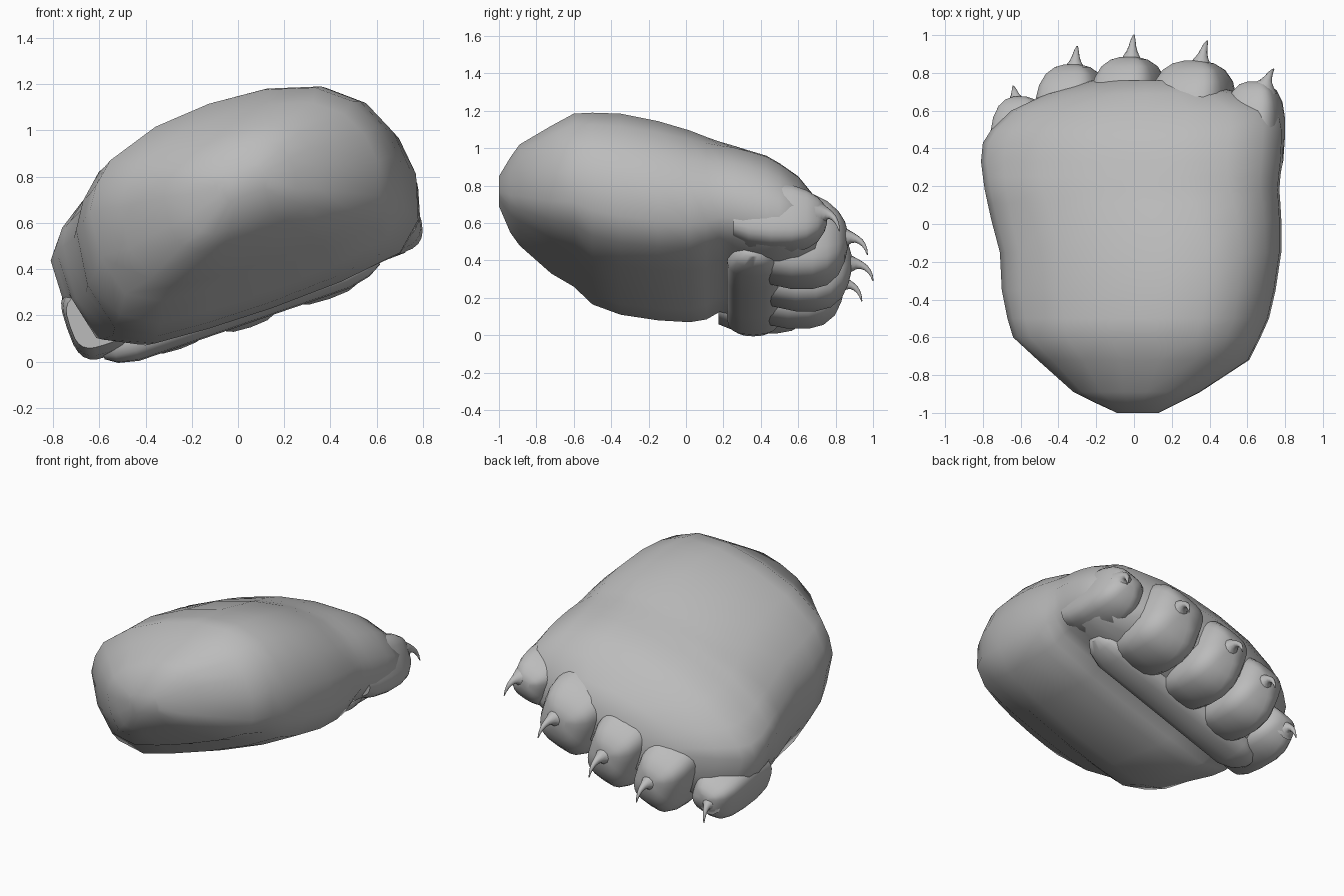
import bpy, bmesh, math
from mathutils import Vector

if "Cube" in bpy.data.objects:
    bpy.data.objects.remove(bpy.data.objects["Cube"])

TILT = math.radians(19)          # the paw leans, its left side is higher
C, S = math.cos(TILT), math.sin(TILT)

grey = bpy.data.materials.new("plain grey")
grey.use_nodes = True
COLOUR = (0.50, 0.50, 0.50, 1)
grey.diffuse_color = COLOUR
grey.node_tree.nodes["Principled BSDF"].inputs["Base Color"].default_value = COLOUR


def spow(v, p):
    return math.copysign(abs(v) ** p, v)


def loft(name, rings):
    bm = bmesh.new()
    loops = [[bm.verts.new(p) for p in ring] for ring in rings]
    n = len(loops[0])
    for a, b in zip(loops, loops[1:]):
        for i in range(n):
            j = (i + 1) % n
            bm.faces.new((a[i], a[j], b[j], b[i]))
    bm.faces.new(loops[0])
    bm.faces.new(loops[-1])
    bmesh.ops.recalc_face_normals(bm, faces=bm.faces)
    mesh = bpy.data.meshes.new(name)
    bm.to_mesh(mesh)
    bm.free()
    mesh.materials.append(grey)
    obj = bpy.data.objects.new(name, mesh)
    bpy.context.collection.objects.link(obj)
    bpy.ops.object.select_all(action='DESELECT')
    obj.select_set(True)
    bpy.context.view_layer.objects.active = obj
    bpy.ops.object.shade_smooth_by_angle(angle=math.radians(60))


# Cross-sections (x, z) of the palm and of the broader part behind the toes
PALM = [(-.70, .55), (-.67, .68), (-.60, .81), (-.38, .985), (-.12, 1.105), (.15, 1.18),
        (.40, 1.19), (.58, 1.12), (.70, .99), (.77, .83), (.78, .62), (.70, .47),
        (.45, .34), (.15, .22), (-.12, .13), (-.34, .07), (-.53, .11), (-.65, .30)]
FORE = [(-.80, .41), (-.77, .49), (-.68, .60), (-.50, .74), (-.25, .85), (0, .92),
        (.25, .955), (.50, .95), (.68, .87), (.78, .74), (.79, .58), (.72, .47),
        (.42, .35), (.12, .25), (-.20, .15), (-.48, .06), (-.65, .06), (-.74, .22)]


def unit(profile):
    xs, zs = zip(*profile)
    return [((x - min(xs)) / (max(xs) - min(xs)), (z - min(zs)) / (max(zs) - min(zs)))
            for x, z in profile]


def section(y, x0, x1, z0, z1, blend):
    """Palm outline blended toward the fore outline, fitted to x and z limits."""
    pts = unit([(px + (fx - px) * blend, pz + (fz - pz) * blend)
                for (px, pz), (fx, fz) in zip(unit(PALM), unit(FORE))])
    return [Vector((x0 + x * (x1 - x0), y, z0 + z * (z1 - z0))) for x, z in pts]


# Paw body: y, x limits, z limits, blend from palm to fore outline
loft("paw_body", [section(*s) for s in (
    (-1.00, -0.09, 0.13, 0.69, 0.85, 0),
    (-0.94, -0.22, 0.25, 0.55, 0.95, 0),
    (-0.89, -0.32, 0.35, 0.48, 1.02, 0),
    (-0.72, -0.51, 0.61, 0.33, 1.12, 0),
    (-0.60, -0.64, 0.67, 0.26, 1.185, 0),
    (-0.50, -0.67, 0.715, 0.165, 1.19, 0),
    (-0.35, -0.70, 0.75, 0.11, 1.185, 0),
    (-0.15, -0.71, 0.78, 0.08, 1.145, 0.1),
    (0.02, -0.755, 0.78, 0.07, 1.095, 0.3),
    (0.11, -0.775, 0.775, 0.085, 1.06, 0.5),
    (0.18, -0.79, 0.77, 0.125, 1.035, 0.7),
    (0.25, -0.80, 0.775, 0.11, 1.015, 0.9),
    (0.33, -0.81, 0.785, 0.08, 0.99, 1),
    (0.43, -0.80, 0.79, 0.06, 0.96, 1),
    (0.50, -0.755, 0.79, 0.09, 0.92, 1),
    (0.60, -0.65, 0.77, 0.16, 0.85, 1),
    (0.69, -0.46, 0.58, 0.23, 0.74, 1),
    (0.76, -0.22, 0.30, 0.30, 0.64, 1),
)])

# Long ridge pad under the front of the paw: x along the pad, size factor
rings = []
for s, f in ((-0.62, 0.35), (-0.57, 0.75), (-0.48, 1), (-0.2, 1), (0.2, 1),
             (0.48, 1), (0.58, 0.75), (0.64, 0.35)):
    rings.append([])
    for i in range(16):
        t = 2 * math.pi * i / 16
        v = 0.085 * f * spow(math.sin(t), 0.8)
        rings[-1].append(Vector((s * C - v * S, 0.36 + 0.14 * f * spow(math.cos(t), 0.8),
                                 0.24 + s * S + v * C)))
loft("ridge_pad", rings)

# Toe shape: distance behind the front, width, depth below, height above
TOE = [(0.50, 0.95, 0.70, 0.70), (0.42, 1.02, 0.90, 0.85), (0.30, 1.06, 1.00, 0.95),
       (0.19, 1.06, 1.00, 0.84), (0.11, 0.98, 0.92, 0.68), (0.05, 0.80, 0.72, 0.48),
       (0.015, 0.54, 0.44, 0.28), (0.0, 0.24, 0.20, 0.10)]

# Toes and claws: x, front y, claw tip x and y, half width, half height
TOES = [
    (-0.605, 0.675, -0.64, 0.73, 0.135, 0.175),
    (-0.33, 0.845, -0.30, 0.94, 0.16, 0.25),
    (-0.03, 0.885, 0.00, 1.00, 0.165, 0.265),
    (0.31, 0.865, 0.39, 0.97, 0.19, 0.265),
    (0.635, 0.755, 0.74, 0.82, 0.135, 0.185),
]
for k, (x, front, tip_x, tip_y, half_w, half_h) in enumerate(TOES, 1):
    z = 0.41 + 0.36 * x
    rings = []
    for back, width, low, high in TOE:
        rings.append([])
        for i in range(24):
            t = 2 * math.pi * i / 24
            u = half_w * width * spow(math.cos(t), 0.6)
            v = half_h * (high if math.sin(t) > 0 else low) * spow(math.sin(t), 0.6)
            rings[-1].append(Vector((x + u * C - v * S, front - back, z + u * S + v * C)))
    loft(f"toe_{k}", rings)

    # Claw: flared root, tapering and hooking downward
    mid_x = (x + tip_x) / 2
    z = 0.41 + 0.36 * tip_x
    root = Vector((mid_x, front - 0.04, z - 0.03))
    tip = Vector((tip_x, tip_y, z - 0.12))
    knee = Vector((mid_x * 0.45 + tip_x * 0.55, tip_y - 0.02, z - 0.01))
    rings = []
    for i in range(8):
        t = i / 7
        c = root * (1 - t) ** 2 + knee * (2 * t * (1 - t)) + tip * t * t
        d = ((knee - root) * (1 - t) + (tip - knee) * t).normalized()
        side = d.cross(Vector((0, 0, 1))).normalized()
        up = side.cross(d)
        r = 0.003 + 0.030 * (1 - t) + 0.04 * max(0, 1 - 2.2 * t) ** 2
        rings.append([c + (side * math.cos(a) + up * math.sin(a)) * r
                      for a in (2 * math.pi * j / 10 for j in range(10))])
    loft(f"claw_{k}", rings)
